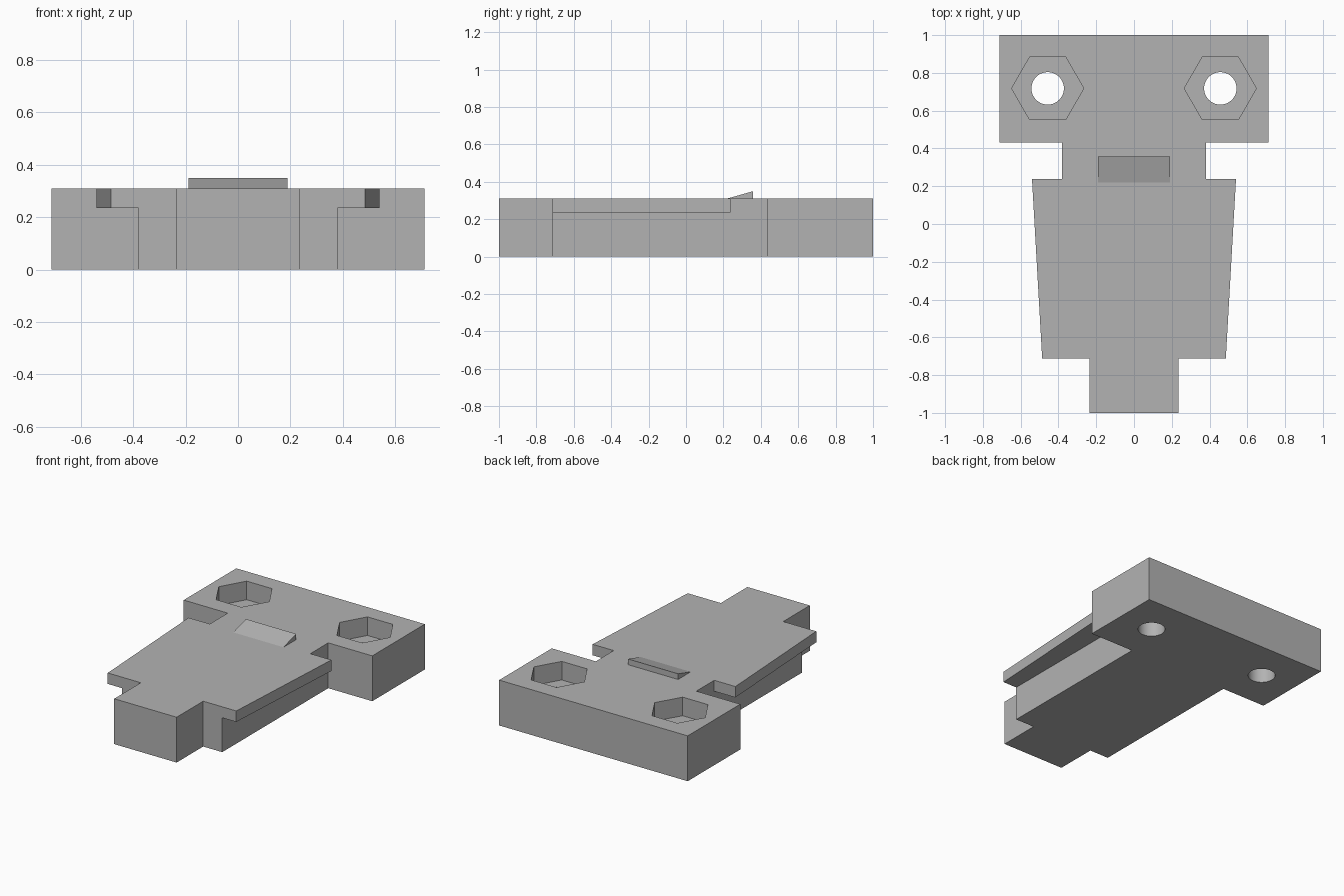
import bpy, bmesh, math

cube = bpy.data.objects.get("Cube")
if cube:
    bpy.data.objects.remove(cube, do_unlink=True)

grey = bpy.data.materials.new("plain grey")
grey.use_nodes = True
colour = (0.45, 0.45, 0.45, 1)
grey.diffuse_color = colour
grey.node_tree.nodes["Principled BSDF"].inputs["Base Color"].default_value = colour

TOP = 0.31       # top of the plate
SHELF = 0.235    # underside of the side flanges


def prism(name, points, vector):
    """Extrude a flat polygon along a vector into a closed solid."""
    bm = bmesh.new()
    face = bm.faces.new([bm.verts.new(p) for p in points])
    new = bmesh.ops.extrude_face_region(bm, geom=[face])["geom"]
    bmesh.ops.translate(bm, vec=vector,
                        verts=[v for v in new if isinstance(v, bmesh.types.BMVert)])
    bmesh.ops.recalc_face_normals(bm, faces=bm.faces)
    mesh = bpy.data.meshes.new(name)
    bm.to_mesh(mesh)
    bm.free()
    mesh.materials.append(grey)
    obj = bpy.data.objects.new(name, mesh)
    bpy.context.collection.objects.link(obj)
    return obj


def mirrored(half, z):
    """Close a right-hand outline by mirroring it across x = 0."""
    return [(x, y, z) for x, y in half] + [(-x, y, z) for x, y in reversed(half)]


def ring(x, y, z, radius, sides):
    steps = [math.tau * i / sides for i in range(sides)]
    return [(x + radius * math.cos(a), y + radius * math.sin(a), z) for a in steps]


def combine(target, tool, operation):
    """Apply a boolean and discard the tool."""
    mod = target.modifiers.new(operation, "BOOLEAN")
    mod.operation = operation
    mod.solver = "EXACT"
    mod.object = tool
    bpy.context.view_layer.objects.active = target
    bpy.ops.object.modifier_apply(modifier=mod.name)
    bpy.data.objects.remove(tool, do_unlink=True)


# Full-height body: nose, neck and wide mounting end
body = prism("mounting_body", mirrored(
    [(0.236, -1), (0.236, -0.713), (0.38, -0.713), (0.38, 0.432), (0.713, 0.432), (0.713, 1)],
    0), (0, 0, TOP))

# Thin tapered flange overhanging both sides of the neck
flange = prism("side_flange", mirrored([(0.486, -0.713), (0.54, 0.238)], SHELF),
               (0, 0, TOP - SHELF))
combine(body, flange, "UNION")

# Hexagonal nut pockets with round bolt holes through their floors
for side in (-1, 1):
    x, y = side * 0.457, 0.718
    combine(body, prism("nut_pocket", ring(x, y, TOP - 0.127, 0.191, 6), (0, 0, 0.3)),
            "DIFFERENCE")
    combine(body, prism("bolt_hole", ring(x, y, -0.1, 0.086, 48), (0, 0, 0.6)),
            "DIFFERENCE")

# Merge coplanar faces left by the cuts
bm = bmesh.new()
bm.from_mesh(body.data)
bmesh.ops.remove_doubles(bm, verts=bm.verts, dist=0.0001)
bmesh.ops.dissolve_limit(bm, angle_limit=math.radians(1), verts=bm.verts, edges=bm.edges)
bm.to_mesh(body.data)
bm.free()

# Wedge-shaped snap catch on the top
catch = prism("snap_catch",
              [(-0.19, 0.22, TOP), (-0.19, 0.357, TOP), (-0.19, 0.357, 0.349)],
              (0.38, 0, 0))

for obj in (body, catch):
    bpy.ops.object.select_all(action="DESELECT")
    obj.select_set(True)
    bpy.context.view_layer.objects.active = obj
    bpy.ops.object.shade_smooth_by_angle(angle=math.radians(12))
